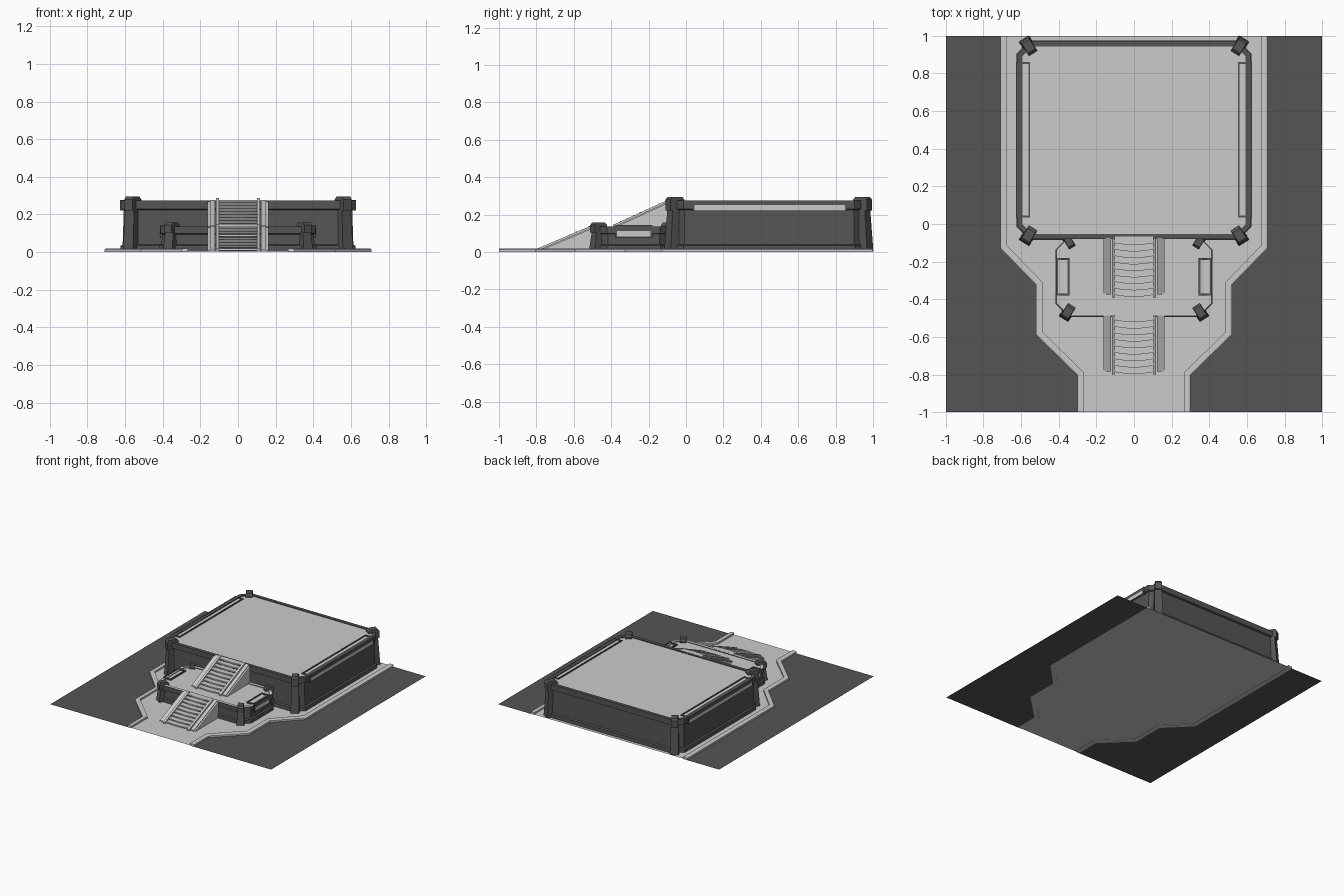
import bpy, bmesh, math
from mathutils import Matrix, Vector

if "Cube" in bpy.data.objects:
    bpy.data.objects.remove(bpy.data.objects["Cube"])

DARK = bpy.data.materials.new("dark_stone")
DARK.diffuse_color = (0.09, 0.09, 0.09, 1)
DARK.use_nodes = True
DARK.node_tree.nodes["Principled BSDF"].inputs["Base Color"].default_value = DARK.diffuse_color


def finish(name, bm, dark=False, solid=True):
    if solid:
        bmesh.ops.recalc_face_normals(bm, faces=bm.faces[:])
    me = bpy.data.meshes.new(name)
    bm.to_mesh(me)
    bm.free()
    ob = bpy.data.objects.new(name, me)
    bpy.context.collection.objects.link(ob)
    if dark:
        me.materials.append(DARK)
    return ob


def loft(name, loops, dark=False, cap_start=True, cap_end=True, ring=False):
    """Bridge successive loops of 3D points."""
    bm = bmesh.new()
    rows = [[bm.verts.new(p) for p in lp] for lp in loops]
    n = len(rows[0])
    pairs = list(zip(rows, rows[1:])) + ([(rows[-1], rows[0])] if ring else [])
    for a, b in pairs:
        for i in range(n):
            j = (i + 1) % n
            bm.faces.new((a[i], a[j], b[j], b[i]))
    if not ring:
        if cap_start:
            bm.faces.new(rows[0][::-1])
        if cap_end:
            bm.faces.new(rows[-1])
    return finish(name, bm, dark)


def box(name, x0, x1, y0, y1, z0, z1, dark=False):
    xs = [(x0, y0), (x1, y0), (x1, y1), (x0, y1)]
    return loft(name, [[(x, y, z) for x, y in xs] for z in (z0, z1)], dark)


def sheet(name, pts, z, dark=False):
    bm = bmesh.new()
    f = bm.faces.new([bm.verts.new((x, y, z)) for x, y in pts])
    f.normal_update()
    if f.normal.z < 0:
        f.normal_flip()
    return finish(name, bm, dark, solid=False)


def octagon(x, y0, y1, c, off, z):
    x, y0, y1, c = x + off, y0 - off, y1 + off, c + off * 0.586
    return [(x, y0 + c, z), (x, y1 - c, z), (x - c, y1, z), (-x + c, y1, z),
            (-x, y1 - c, z), (-x, y0 + c, z), (-x + c, y0, z), (x - c, y0, z)]


def post(name, cx, cy, ang, z_low, z_cap, z_top, s):
    """Leaning corner buttress with a bracket cap, aimed outward along ang."""
    rot = Matrix.Translation((cx, cy, 0)) @ Matrix.Rotation(ang, 4, 'Z')

    def rect(a, b, w, z):
        return [rot @ Vector(p) for p in ((a, -w, z), (b, -w, z), (b, w, z), (a, w, z))]
    loft(name + "_buttress", [rect(-.03 * s, .047 * s, .032 * s, z_low),
                              rect(-.03 * s, .030 * s, .028 * s, z_cap)], True)
    loft(name + "_cap", [rect(-.045 * s, .042 * s, .026 * s, z_cap),
                         rect(-.045 * s, .042 * s, .026 * s, z_top - .015),
                         rect(-.030 * s, .030 * s, .024 * s, z_top)], True)


def side_box(name, s, x0, x1, y0, y1, z0, z1, slot0, slot1):
    """Framed trough on a platform's side, with a light outer panel."""
    def rect(d, z):
        return [(s * x, y, z) for x, y in ((x0 + d, y0 + d), (x1 - d, y0 + d),
                                           (x1 - d, y1 - d), (x0 + d, y1 - d))]
    loft(name + "_frame", [rect(0, z0), rect(0, z1), rect(.01, z1), rect(.01, z0)], True, ring=True)
    m = (x0 + x1) / 2
    # sloped inner panel
    bm = bmesh.new()
    bm.faces.new([bm.verts.new(p) for p in (
        (s * (x0 + .01), y0 + .01, z1 - .006), (s * (x1 - .01), y0 + .01, z1 - .02),
        (s * (x1 - .01), y1 - .01, z1 - .02), (s * (x0 + .01), y1 - .01, z1 - .006))])
    bm.normal_update()
    for f in bm.faces:
        if f.normal.z < 0:
            f.normal_flip()
    finish(name + "_inner_panel", bm, False, solid=False)
    a, b = sorted((s * m, s * (x1 + .002)))
    box(name + "_outer_panel", a, b, y0 + .01, y1 - .01, slot0, slot1)


def platform(name, dims, profile, dark_rim):
    """Octagonal base from an (offset, height) profile, plus its floor."""
    loft(name + "_walls", [octagon(*dims, o, z) for o, z in profile], True, cap_end=False)
    o, z = profile[-1]
    sheet(name + "_floor", [p[:2] for p in octagon(*dims, o, z)], z)
    if not dark_rim:
        rim = [octagon(*dims, o2, z2 + .0015) for o2, z2 in profile[-3:-1]]
        loft(name + "_rim", rim, False, cap_start=False, cap_end=False)


def stairs(name, y0, y1, z0, z1, n=9):
    run, rise = (y1 - y0) / n, (z1 - z0) / n
    # bowed treads
    for i in range(n):
        yf, zt = y0 + i * run + .008, z0 + (i + 1) * rise
        front = [(x, yf - .010 * (1 - (x / .1) ** 2)) for x in (-.1, -.067, -.033, 0, .033, .067, .1)]
        pts = front + [(.1, yf + run), (-.1, yf + run)]
        loft(f"{name}_tread_{i}", [[(x, y, z) for x, y in pts] for z in (zt - rise * .65, zt)])
    # sloping slab beneath the treads
    slab = [(y0 + .012, z0), (y1, z1 - rise), (y1, z0)]
    loft(name + "_core", [[(x, y, z) for y, z in slab] for x in (-.1, .1)], True)
    for s in (-1, 1):
        # thin inner rail, then the wider cheek wall
        rail = [(y0 - .005, z0), (y0 - .005, z0 + .012), (y1, z1 + .012), (y1, z0)]
        loft(f"{name}_rail_{s}", [[(s * x, y, z) for y, z in rail] for x in (.1, .118)])
        cheek = [(y0 + .01, z0), (y0 + .01, z0 + .008), (y1, z1 + .002), (y1, z0)]
        loft(f"{name}_cheek_{s}", [[(s * x, y, z) for y, z in cheek] for x in (.122, .15)])
        edge = [(y0 + .015, z0), (y0 + .015, z0 + .004), (y1 - .003, z1 - .006), (y1 - .003, z0)]
        loft(f"{name}_cheek_trim_{s}", [[(s * x, y, z) for y, z in edge] for x in (.15, .163)])


# Ground, path and kerbs
outer = [(.71, 1), (.71, -.13), (.52, -.325), (.52, -.59), (.30, -.805), (.30, -1)]
inner = [(.675, 1), (.675, -.115), (.485, -.31), (.485, -.575), (.265, -.79), (.265, -1)]
sheet("path", outer + [(-x, y) for x, y in outer[::-1]], .003)
for s, side in ((-1, "left"), (1, "right")):
    sheet("ground_" + side, [(s * x, y) for x, y in outer + [(1, -1), (1, 1)]], 0, True)
    loops = [[(s * xo, yo, 0), (s * xo, yo, .014), (s * (xo * .8 + xi * .2), yo * .8 + yi * .2, .018),
              (s * xi, yi, .018), (s * xi, yi, 0)] for (xo, yo), (xi, yi) in zip(outer, inner)]
    loft("kerb_" + side, loops)

# Upper main platform
platform("main_platform", (.615, -.075, .965, .065),
         [(.01, .004), (.01, .034), (-.002, .04), (-.008, .225), (.005, .23),
          (.005, .275), (-.022, .275), (-.022, .269)], True)
# Lower landing platform
platform("landing", (.41, -.485, -.075, .065),
         [(.008, .004), (.008, .034), (-.004, .04), (-.006, .095), (.003, .098),
          (.003, .136), (-.02, .136), (-.02, .132)], False)

for s, side in ((-1, "left"), (1, "right")):
    def aim(deg):
        return math.radians(deg if s > 0 else 180 - deg)
    post("main_back_post_" + side, s * .56, .945, aim(58), .004, .222, .295, 1)
    post("main_front_post_" + side, s * .56, -.06, aim(-58), .004, .222, .295, 1)
    post("landing_front_post_" + side, s * .352, -.468, aim(-58), .004, .105, .158, .9)
    post("landing_back_post_" + side, s * .345, -.095, aim(58), .004, .105, .158, .75)
    side_box("main_trough_" + side, s, .552, .626, .035, .86, .22, .276, .222, .25)
    side_box("landing_trough_" + side, s, .343, .414, -.38, -.18, .075, .143, .083, .113)

# Two flights of stairs
stairs("lower_stairs", -.795, -.485, .004, .138)
stairs("upper_stairs", -.385, -.075, .133, .276)
